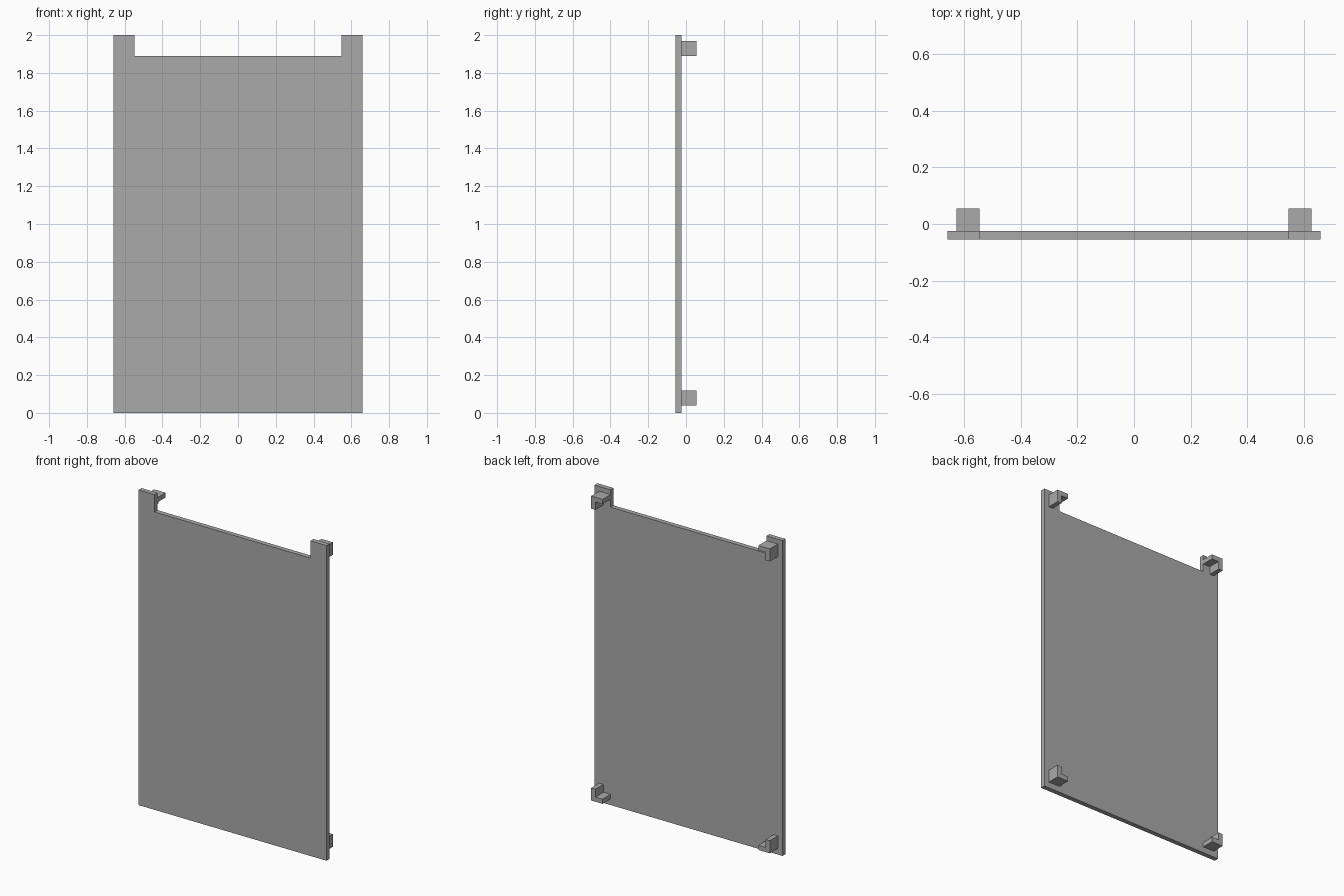
import bpy
import bmesh

cube = bpy.data.objects.get("Cube")
if cube:
    bpy.data.objects.remove(cube, do_unlink=True)

grey = bpy.data.materials.new("plain grey")
grey.use_nodes = True
colour = (0.4, 0.4, 0.4, 1)
grey.diffuse_color = colour
grey.node_tree.nodes["Principled BSDF"].inputs["Base Color"].default_value = colour


def extrude_profile(name, points, y_front, y_back):
    """Solid made from an x-z outline, extruded from front to back."""
    bm = bmesh.new()
    face = bm.faces.new([bm.verts.new((x, y_front, z)) for x, z in points])
    result = bmesh.ops.extrude_face_region(bm, geom=[face])
    for v in result["geom"]:
        if isinstance(v, bmesh.types.BMVert):
            v.co.y = y_back
    bmesh.ops.recalc_face_normals(bm, faces=bm.faces)
    mesh = bpy.data.meshes.new(name)
    bm.to_mesh(mesh)
    bm.free()
    mesh.materials.append(grey)
    obj = bpy.data.objects.new(name, mesh)
    bpy.context.collection.objects.link(obj)
    return obj


# Flat panel with a wide notch in its top edge
W, H, NOTCH_X, NOTCH_Z = 0.66, 2.0, 0.547, 1.89
FRONT, BACK, CLIP_BACK = -0.055, -0.025, 0.055
extrude_profile("panel", [
    (-W, 0), (W, 0), (W, H), (NOTCH_X, H), (NOTCH_X, NOTCH_Z),
    (-NOTCH_X, NOTCH_Z), (-NOTCH_X, H), (-W, H)], FRONT, BACK)

# L-shaped corner clips on the back, each with its elbow towards the outer corner
SIZE, THICK = 0.08, 0.03
ELL = [(0, 0), (SIZE, 0), (SIZE, THICK), (THICK, THICK), (THICK, SIZE), (0, SIZE)]
for side, sx in (("left", 1), ("right", -1)):
    for level, z, sz in (("lower", 0.038, 1), ("upper", 1.97, -1)):
        outline = [(sx * (0.627 - u), z + sz * v) for u, v in ELL]
        extrude_profile(f"{level}_{side}_clip", outline, BACK, CLIP_BACK)
